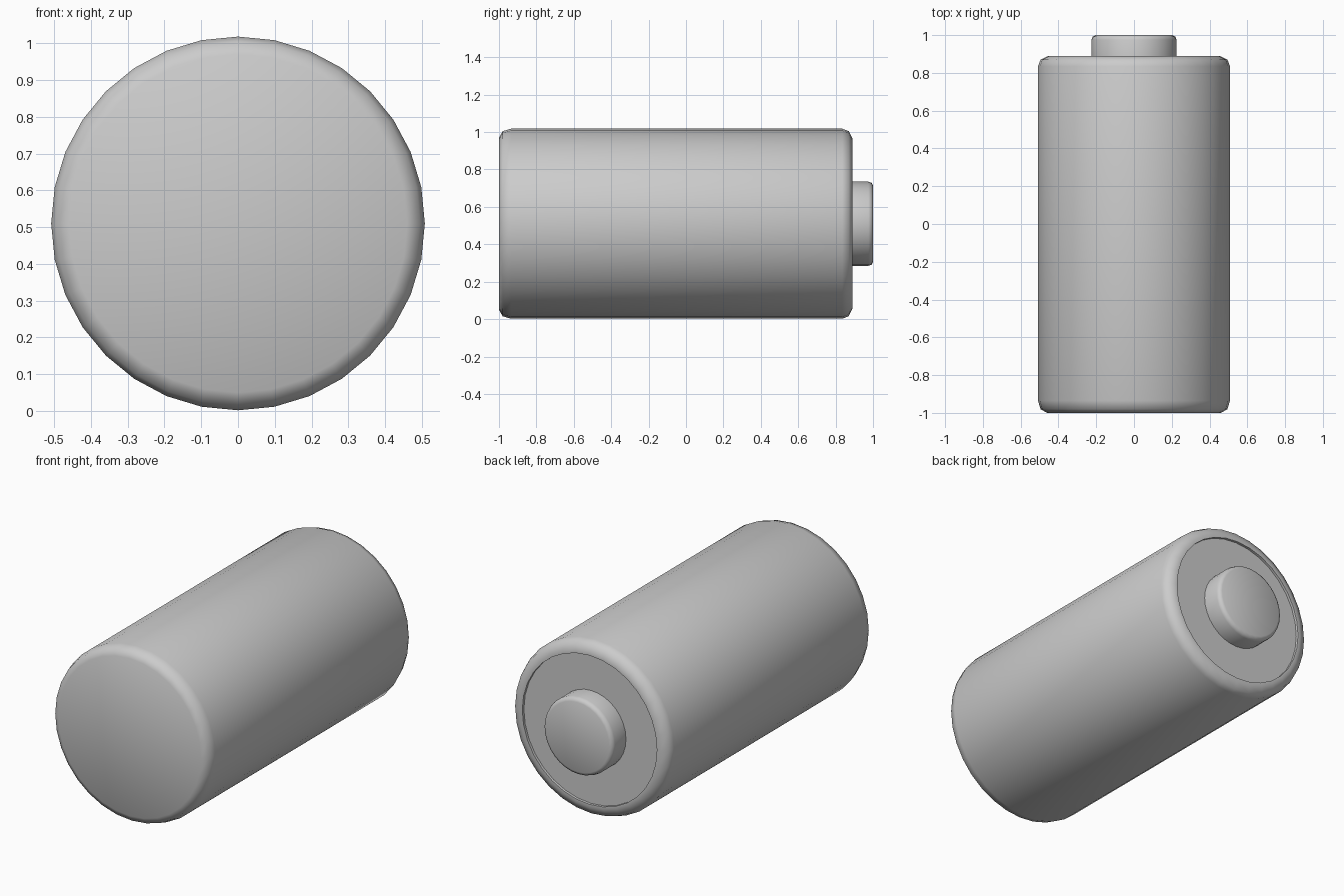
import bpy, bmesh, math

if "Cube" in bpy.data.objects:
    bpy.data.objects.remove(bpy.data.objects["Cube"])

SIDES = 32
CENTRE_Z = 0.51


def lathe(name, profile, angle):
    """Revolve (radius, y) points round the y axis and cap both ends."""
    bm = bmesh.new()
    rings = []
    for r, y in profile:
        ring = []
        for i in range(SIDES):
            a = 2 * math.pi * i / SIDES
            ring.append(bm.verts.new((r * math.cos(a), y, r * math.sin(a))))
        rings.append(ring)
    for a, b in zip(rings, rings[1:]):
        for i in range(SIDES):
            j = (i + 1) % SIDES
            bm.faces.new((a[i], b[i], b[j], a[j]))
    bm.faces.new(rings[0])
    bm.faces.new(rings[-1])
    bmesh.ops.recalc_face_normals(bm, faces=bm.faces)
    mesh = bpy.data.meshes.new(name)
    bm.to_mesh(mesh)
    bm.free()
    obj = bpy.data.objects.new(name, mesh)
    obj.location.z = CENTRE_Z
    bpy.context.collection.objects.link(obj)
    bpy.ops.object.select_all(action='DESELECT')
    obj.select_set(True)
    bpy.context.view_layer.objects.active = obj
    bpy.ops.object.shade_smooth_by_angle(angle=math.radians(angle))
    return obj


# Casing: rounded base, straight wall, rounded rim and a shallow recessed end plate
lathe("casing", [
    (0.46, -1.0), (0.495, -0.98), (0.508, -0.935),
    (0.508, 0.835), (0.495, 0.87), (0.455, 0.89),
    (0.435, 0.89), (0.435, 0.875),
], 65)

# Raised contact with softened edge
lathe("contact_button", [
    (0.225, 0.87), (0.225, 0.975), (0.219, 0.992), (0.203, 1.0),
], 65)
